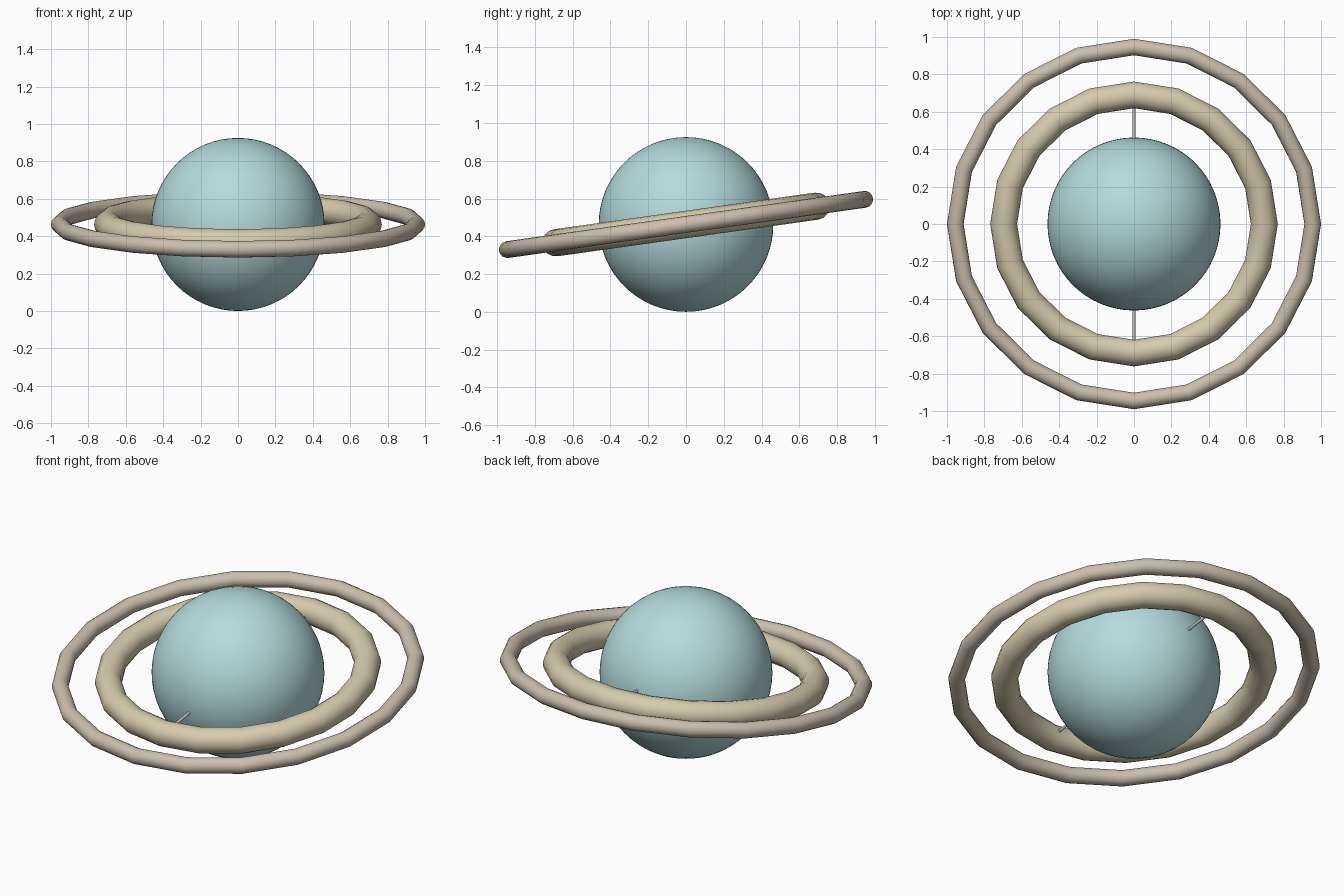
import bpy
from math import radians, pi

if "Cube" in bpy.data.objects:
    bpy.data.objects.remove(bpy.data.objects["Cube"])

CENTRE = (0, 0, 0.4625)
TILT = radians(8)


def finish(name, color=None, smooth=180):
    ob = bpy.context.object
    ob.name = name
    bpy.ops.object.shade_smooth_by_angle(angle=radians(smooth))
    if color:
        mat = bpy.data.materials.new(name + "_paint")
        mat.diffuse_color = (*color, 1)
        mat.use_nodes = True
        mat.node_tree.nodes["Principled BSDF"].inputs["Base Color"].default_value = mat.diffuse_color
        ob.data.materials.append(mat)
    return ob


# planet ball
bpy.ops.mesh.primitive_uv_sphere_add(segments=64, ring_count=32, radius=0.4625,
                                     location=CENTRE)
finish("planet", (0.46, 0.71, 0.73))

# two tilted rings, each a coarse 20-sided loop of round tube
for name, major, minor, color in (
        ("inner_ring", 0.697, 0.072, (0.67, 0.60, 0.42)),
        ("outer_ring", 0.9555, 0.0445, (0.60, 0.52, 0.42))):
    bpy.ops.mesh.primitive_torus_add(major_segments=20, minor_segments=16,
                                     major_radius=major, minor_radius=minor,
                                     location=CENTRE, rotation=(TILT, 0, 0))
    finish(name, color)

# thin rod in the ring plane, holding the inner ring to the planet
bpy.ops.mesh.primitive_cylinder_add(vertices=12, radius=0.008, depth=1.36,
                                    location=CENTRE, rotation=(pi / 2 + TILT, 0, 0))
finish("support_rod", smooth=40)
